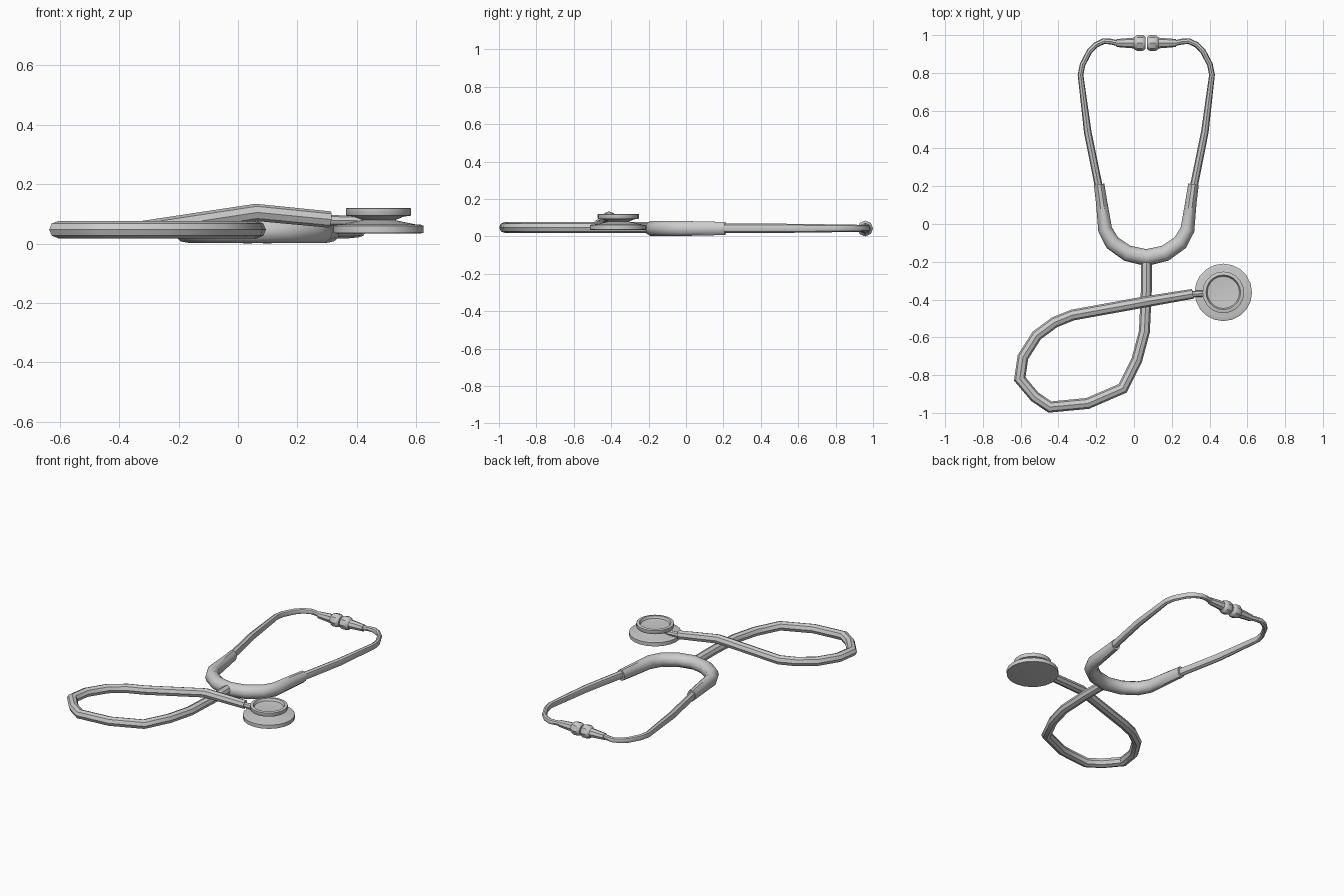
import bpy, bmesh
from math import sin, cos, pi, radians
from mathutils import Vector

if "Cube" in bpy.data.objects:
    bpy.data.objects.remove(bpy.data.objects["Cube"])

CX = 0.065                      # symmetry line of the headset
UP = Vector((0, 0, 1))


def finish(name, bm, loc=(0, 0, 0), mirror=False):
    bmesh.ops.recalc_face_normals(bm, faces=bm.faces)
    me = bpy.data.meshes.new(name)
    bm.to_mesh(me)
    bm.free()
    me.shade_smooth()
    me.set_sharp_from_angle(angle=radians(40))
    ob = bpy.data.objects.new(name, me)
    ob.location = loc
    bpy.context.collection.objects.link(ob)
    if mirror:
        ob.modifiers.new("mirror", 'MIRROR')
    return ob


def skin(bm, rings):
    """Join successive vertex rings with quads and cap both ends."""
    n = len(rings[0])
    for a, b in zip(rings, rings[1:]):
        for i in range(n):
            j = (i + 1) % n
            bm.faces.new((a[i], a[j], b[j], b[i]))
    bm.faces.new(rings[0])
    bm.faces.new(rings[-1])


def tube(name, path, sides=8, mirror=False, loc=(0, 0, 0)):
    """Mitred sweep; each path entry is x, y, z, side radius, vertical radius."""
    bm = bmesh.new()
    pts = [Vector(p[:3]) for p in path]
    rings = []
    for k, p in enumerate(pts):
        d0 = (p - pts[k - 1]).normalized() if k else (pts[1] - p).normalized()
        d1 = (pts[k + 1] - p).normalized() if k < len(pts) - 1 else d0
        t = (d0 + d1).normalized()
        side = t.cross(UP).normalized()
        up = side.cross(t)
        rs, rz = path[k][3] / max(0.6, t.dot(d0)), path[k][4]
        rings.append([bm.verts.new(p + side * rs * cos(2 * pi * i / sides)
                                   + up * rz * sin(2 * pi * i / sides))
                      for i in range(sides)])
    skin(bm, rings)
    return finish(name, bm, loc, mirror)


def lathe(name, profile, loc, sides=20):
    """Revolve (radius, z) pairs about a vertical axis."""
    bm = bmesh.new()
    skin(bm, [[bm.verts.new((r * cos(2 * pi * i / sides), r * sin(2 * pi * i / sides), z))
               for i in range(sides)] for r, z in profile])
    return finish(name, bm, loc)


# U-shaped rubber yoke
half = [(-0.25, 0.21, 0.028, 0.036), (-0.237, 0.12, 0.030, 0.039),
        (-0.218, -0.03, 0.037, 0.042), (-0.179, -0.10, 0.040, 0.042),
        (-0.10, -0.155, 0.042, 0.042)]
yoke = half + [(0, -0.178, 0.044, 0.042)] + [(-x, y, a, b) for x, y, a, b in half[::-1]]
tube("yoke", [(x, y, 0.042, a, b) for x, y, a, b in yoke], 10, loc=(CX, 0, 0))

# metal ear tubes, mirrored
ear = [(-0.248, 0.18, 0.021, 0.026), (-0.31, 0.487, 0.020, 0.025),
       (-0.348, 0.79, 0.015, 0.021), (-0.337, 0.845, 0.015, 0.020),
       (-0.300, 0.915, 0.015, 0.019), (-0.268, 0.948, 0.015, 0.018),
       (-0.225, 0.968, 0.015, 0.017), (-0.19, 0.966, 0.015, 0.016),
       (-0.15, 0.957, 0.015, 0.016)]
tube("ear_tube", [(x, y, 0.043, a, b) for x, y, a, b in ear], 8, True, (CX, 0, 0))


def along_x(name, prof):
    tube(name, [(x, 0.958, 0.042, r, r) for x, r in prof], 8, True, (CX, 0, 0))


# tapered sleeves and rounded ear tips, mirrored
along_x("ear_sleeve", [(-0.158, 0.021), (-0.12, 0.024), (-0.058, 0.029)])
along_x("ear_tip", [(-0.066, 0.028), (-0.056, 0.038), (-0.045, 0.042),
                    (-0.022, 0.042), (-0.011, 0.038), (-0.003, 0.028)])

# long looped hose, crossing over itself
R = 0.029
loop = [(0.065, -0.18, 0.047), (0.065, -0.36, 0.047), (0.055, -0.57, 0.047),
        (0.015, -0.72, 0.047), (-0.06, -0.87, 0.047), (-0.245, -0.950, 0.047),
        (-0.445, -0.969, 0.047), (-0.525, -0.915, 0.047), (-0.605, -0.82, 0.047),
        (-0.588, -0.705, 0.047), (-0.515, -0.590, 0.047), (-0.42, -0.520, 0.047),
        (-0.325, -0.482, 0.047), (0.06, -0.412, 0.105), (0.31, -0.370, 0.081)]
tube("hose", [(*p, R * (0.9 if p[0] > 0.3 else 1), R * (0.95 if p[0] > 0.3 else 1))
              for p in loop], 8)

# metal stem joining hose and chestpiece
tube("chest_stem", [(0.29, -0.373, 0.079, 0.017, 0.018),
                    (0.45, -0.362, 0.076, 0.017, 0.016)], 8)

# double-sided chestpiece: wide diaphragm, narrow waist, dished bell
lathe("chestpiece", [(0.14, 0.034), (0.152, 0.036), (0.152, 0.060), (0.141, 0.064),
                     (0.128, 0.064), (0.055, 0.079), (0.085, 0.091), (0.108, 0.094),
                     (0.110, 0.097), (0.110, 0.118), (0.106, 0.120), (0.092, 0.120),
                     (0.085, 0.106), (0.05, 0.103)], (0.473, -0.362, 0))
